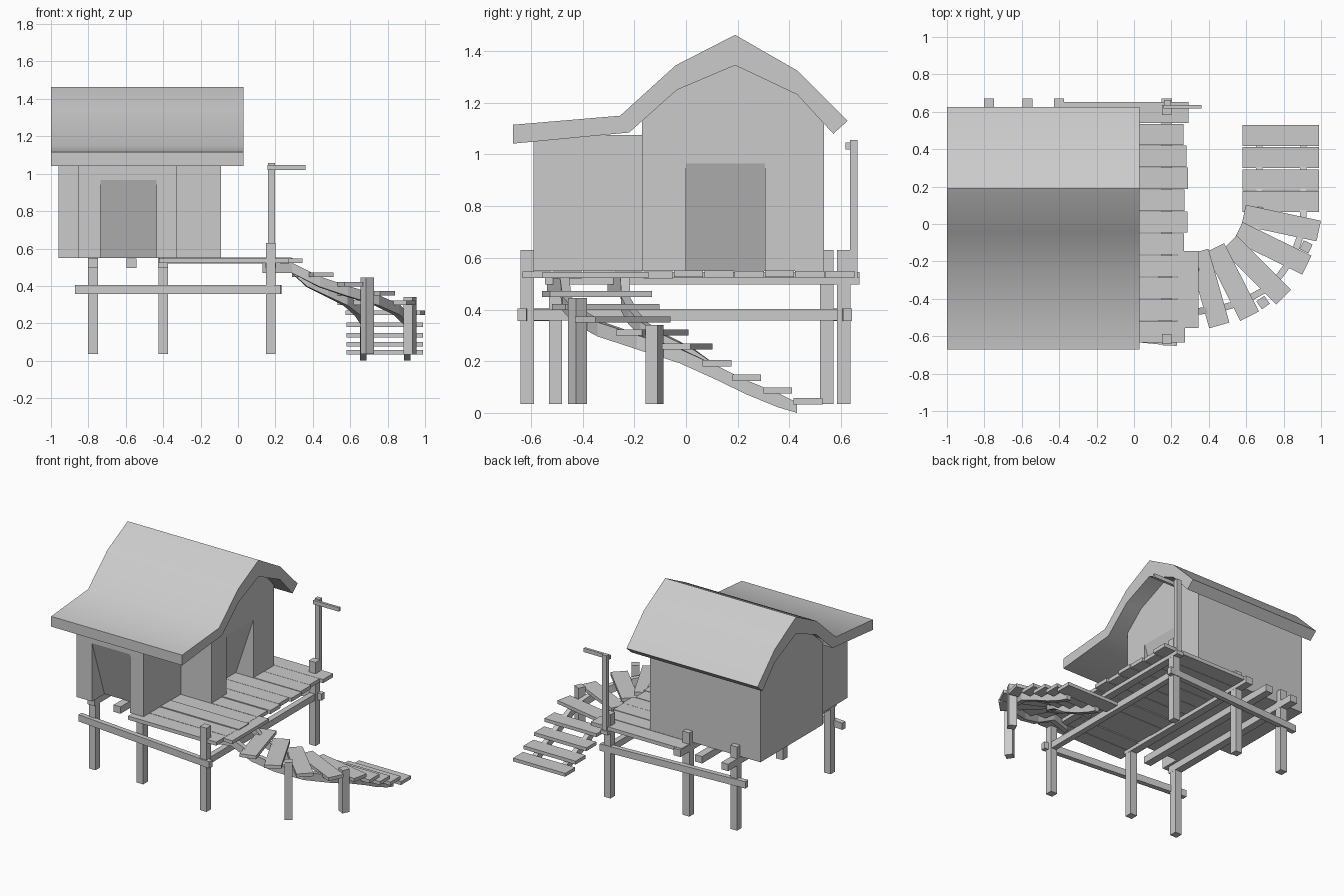
import bpy, bmesh, math, random
from mathutils import Vector, Matrix

if "Cube" in bpy.data.objects:
    bpy.data.objects.remove(bpy.data.objects["Cube"])

random.seed(4)


def finish(name, bm):
    bmesh.ops.recalc_face_normals(bm, faces=bm.faces)
    me = bpy.data.meshes.new(name)
    bm.to_mesh(me)
    bm.free()
    ob = bpy.data.objects.new(name, me)
    bpy.context.collection.objects.link(ob)
    return ob


def box(name, center, size, angle=0.0):
    bm = bmesh.new()
    bmesh.ops.create_cube(bm, size=1.0)
    m = (Matrix.Translation(center) @ Matrix.Rotation(math.radians(angle), 4, 'Z')
         @ Matrix.Diagonal((*size, 1)))
    bm.transform(m)
    return finish(name, bm)


def span(name, x, y, z):
    """Box from (low, high) ranges."""
    return box(name, [(a + b) / 2 for a, b in (x, y, z)], [b - a for a, b in (x, y, z)])


def rail(name, p, q, width, height):
    """Level beam between two points."""
    p, q = Vector(p), Vector(q)
    d = q - p
    return box(name, (p + q) / 2, (d.length, width, height), math.degrees(math.atan2(d.y, d.x)))


def prism(name, pts, lo, hi, axis):
    """Profile extruded along x (points are y,z) or y (points are x,z)."""
    put = (lambda t, p: (t, p[0], p[1])) if axis == 'x' else (lambda t, p: (p[0], t, p[1]))
    bm = bmesh.new()
    f = bm.faces.new([bm.verts.new(put(lo, p)) for p in pts])
    ext = bmesh.ops.extrude_face_region(bm, geom=[f])['geom']
    vec = Vector(put(hi, (0, 0))) - Vector(put(lo, (0, 0)))
    bmesh.ops.translate(bm, vec=vec, verts=[v for v in ext if isinstance(v, bmesh.types.BMVert)])
    return finish(name, bm)


def cut(ob, cutter):
    mod = ob.modifiers.new("doorway", 'BOOLEAN')
    mod.operation, mod.object, mod.solver = 'DIFFERENCE', cutter, 'EXACT'
    bpy.context.view_layer.objects.active = ob
    bpy.ops.object.modifier_apply(modifier=mod.name)
    bpy.data.objects.remove(cutter)


# house body with gable, and front room
house = prism("main_house", [(-.17, .55), (.535, .55), (.535, 1.13), (.43, 1.24), (.19, 1.355),
                             (-.035, 1.26), (-.17, 1.15)], -.96, -.09, 'x')
room = span("front_room", (-.855, -.33), (-.59, -.165), (.55, 1.075))

# doorways sloping inward toward the floor
cut(house, prism("side_door_cutter", [(.0, .53), (.0, .965), (-.09, .965), (-.237, .53)],
                 0.0, .305, 'y'))
cut(room, prism("front_door_cutter", [(-.65, .53), (-.65, .965), (-.59, .965), (-.443, .53)],
                -.735, -.435, 'x'))

# roof slab
outer = [(-.67, 1.115), (-.255, 1.15), (-.04, 1.345), (.19, 1.463), (.43, 1.325), (.625, 1.13)]
inner = [(-.67, 1.042), (-.22, 1.085), (-.035, 1.25), (.19, 1.345), (.43, 1.232), (.57, 1.08)]
roof = prism("roof", outer + inner[::-1], -1.0, .03, 'x')
bpy.ops.object.select_all(action='DESELECT')
bpy.context.view_layer.objects.active = roof
roof.select_set(True)
bpy.ops.object.shade_smooth_by_angle(angle=math.radians(40))

# deck planks running along x
count, y0, y1 = 11, -.635, .655
w = (y1 - y0) / count
for i in range(count):
    y = y0 + i * w
    dz = random.uniform(-.003, .003)
    span(f"deck_plank_{i}", (-.41 + random.uniform(-.015, .015), .275 + random.uniform(-.015, .018)),
         (y + .002, y + w - .002), (.523 + dz, .549 + dz))

# joists under the floor
for i, x in enumerate((-.775, -.57, -.40, .175)):
    span(f"joist_{i}", (x - .027, x + .027), (-.545, .672), (.497, .546 if x < 0 else .524))

# support posts
for i, (x, y, top) in enumerate([(-.775, -.505, .52), (-.40, -.505, .52), (.175, -.615, .63),
                                 (-.775, .545, .63), (-.40, .545, .63), (.175, .61, .63)]):
    span(f"post_{i}", (x - .026, x + .026), (y - .026, y + .026), (.035, top))

# cross beams
rail("front_beam", (-.87, -.53, .38), (.23, -.635, .38), .035, .048)
rail("back_beam", (-.87, .56, .38), (.23, .625, .38), .035, .048)
rail("side_beam", (.175, -.65, .38), (.175, .64, .38), .04, .046)

# lamp pole and arm
span("pole", (.16, .197), (.634, .664), (.50, 1.057))
span("pole_arm", (.157, .36), (.618, .636), (1.02, 1.047))

# curved stair treads: x, y, top z, angle
treads = [(.288, -.35, .546, -90), (.40, -.345, .472, -74), (.525, -.31, .422, -63),
          (.655, -.245, .373, -45), (.74, -.13, .323, -26), (.787, .005, .269, -12),
          (.785, .12, .204, 0), (.785, .235, .148, 0), (.785, .355, .099, 0), (.785, .472, .057, 0)]
for i, (x, y, z, a) in enumerate(treads):
    box(f"tread_{i}", (x, y, z - .012), (.41, .112, .024), a)

# two stringers following the treads
stations = [(.13, -.40, .545, -90)] + treads[:-1] + [(.785, .43, .062, 0)]
for name, off in (("inner_stringer", -.115), ("outer_stringer", .12)):
    bm = bmesh.new()
    prev = None
    for x, y, z, a in stations:
        d = Vector((math.cos(math.radians(a)), math.sin(math.radians(a)), 0))
        top = z - .022
        low = max(top - .055, 0)
        ring = [bm.verts.new(Vector((x, y, h)) + d * (off + s))
                for s, h in ((-.018, top), (.018, top), (.018, low), (-.018, low))]
        if prev:
            for k in range(4):
                n = (k + 1) % 4
                bm.faces.new((prev[k], prev[n], ring[n], ring[k]))
        else:
            bm.faces.new(ring)
        prev = ring
    bm.faces.new(prev)
    finish(name, bm)

# stair posts
box("stair_post_front", (.69, -.42, .24), (.052, .052, .41), -55)
box("stair_post_side", (.92, -.122, .187), (.052, .052, .305), -26)
